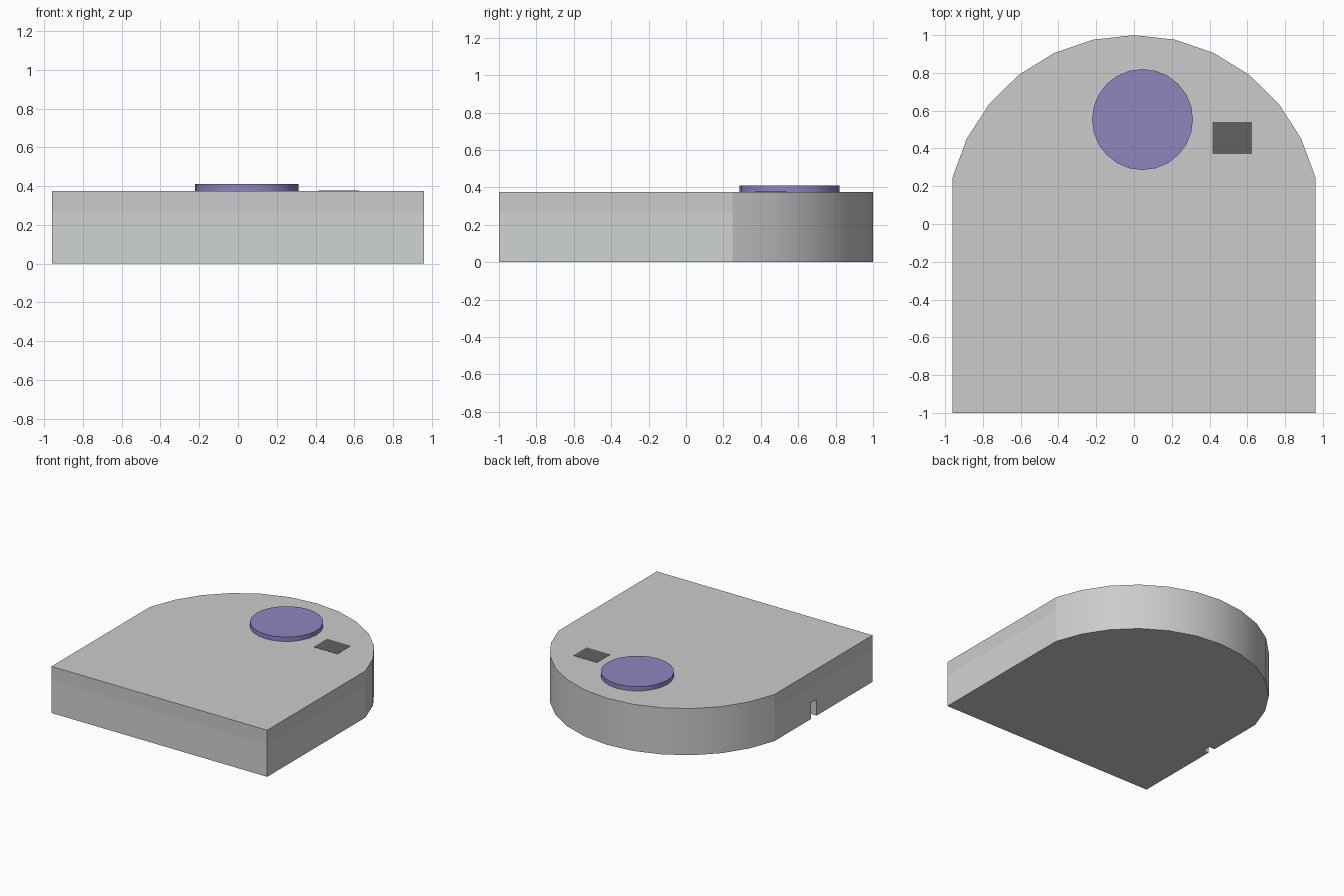
import bpy, bmesh, math

if "Cube" in bpy.data.objects:
    bpy.data.objects.remove(bpy.data.objects["Cube"])

def material(name, rgb):
    m = bpy.data.materials.new(name)
    m.diffuse_color = (*rgb, 1)
    m.use_nodes = True
    m.node_tree.nodes["Principled BSDF"].inputs["Base Color"].default_value = m.diffuse_color
    return m

def finish(obj):
    bpy.ops.object.select_all(action='DESELECT')
    bpy.context.view_layer.objects.active = obj
    obj.select_set(True)
    bpy.ops.object.shade_smooth_by_angle(angle=math.radians(16))

def box(name, lo, hi):
    bpy.ops.mesh.primitive_cube_add(size=1, location=[(a + b) / 2 for a, b in zip(lo, hi)])
    obj = bpy.context.object
    obj.name = name
    obj.scale = [b - a for a, b in zip(lo, hi)]
    bpy.ops.object.transform_apply(location=True, rotation=False, scale=True)
    return obj

# Body outline: square front corners and a 12-sided arc at the back
R, CY, HALF, N = 0.989, 0.011, math.radians(76.1), 12
outline = [(-0.96, -1.0), (0.96, -1.0)]
for i in range(N + 1):
    a = HALF - 2 * HALF * i / N
    outline.append((R * math.sin(a), CY + R * math.cos(a)))

# Body: stacked outlines, with a tinted lower band on the straight sides
TOP, BAND = 0.375, 0.26
bm = bmesh.new()
rings = [[bm.verts.new((x, y, z)) for x, y in outline] for z in (0, BAND, TOP)]
bm.faces.new(rings[0][::-1])
bm.faces.new(rings[2])
count = len(outline)
for level in range(2):
    lo, hi = rings[level], rings[level + 1]
    for i in range(count):
        j = (i + 1) % count
        f = bm.faces.new((lo[i], lo[j], hi[j], hi[i]))
        straight = i in (0, 1, count - 1)
        f.material_index = 1 if level == 0 and straight else 0
mesh = bpy.data.meshes.new("body")
bm.to_mesh(mesh)
bm.free()
body = bpy.data.objects.new("body", mesh)
bpy.context.collection.objects.link(body)
mesh.materials.append(None)
mesh.materials.append(material("band_grey", (0.63, 0.66, 0.63)))

# Small cable notch low on the left side
cutter = box("notch_cutter", (-1.05, -0.29, -0.1), (-0.91, -0.22, 0.13))
cutter.hide_render = True
mod = body.modifiers.new("notch", 'BOOLEAN')
mod.operation = 'DIFFERENCE'
mod.solver = 'EXACT'
mod.object = cutter
bpy.context.view_layer.objects.active = body
bpy.ops.object.modifier_apply(modifier=mod.name)
bpy.data.objects.remove(cutter, do_unlink=True)
finish(body)

# Round raised button
bpy.ops.mesh.primitive_cylinder_add(vertices=24, radius=0.267, depth=0.035,
                                    location=(0.045, 0.553, TOP + 0.0175))
button = bpy.context.object
button.name = "button"
button.data.materials.append(material("purple", (0.28, 0.235, 0.52)))
finish(button)

# Dark flat window beside the button
window = box("sensor_window", (0.415, 0.37, TOP - 0.002), (0.625, 0.54, TOP + 0.002))
window.data.materials.append(material("dark_grey", (0.12, 0.12, 0.12)))
